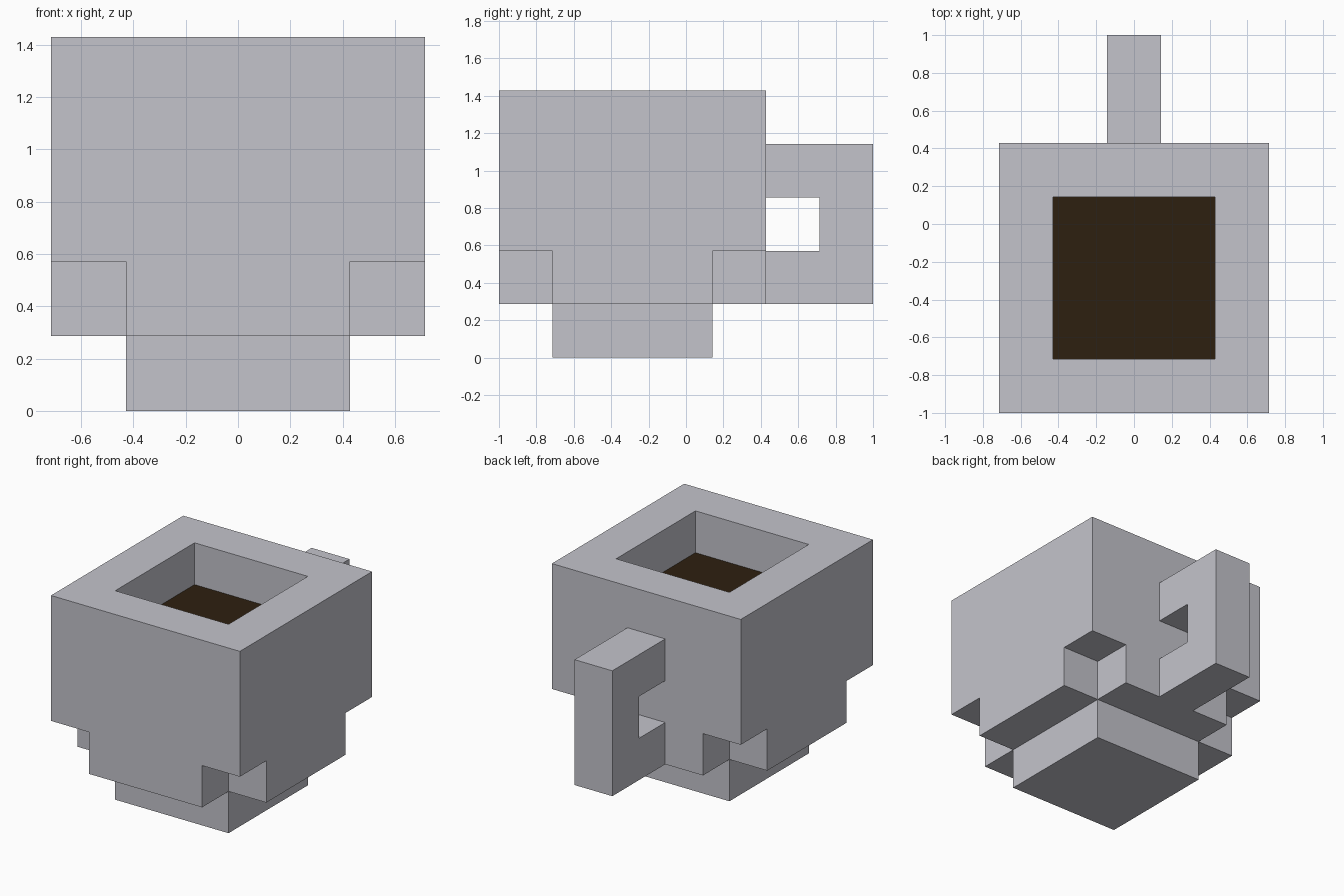
import bpy, bmesh, math
from mathutils import Vector

if "Cube" in bpy.data.objects:
    bpy.data.objects.remove(bpy.data.objects["Cube"])

U = 2 / 7  # block size: the cup is built on a regular block grid


def material(name, rgb):
    m = bpy.data.materials.new(name)
    m.diffuse_color = (*rgb, 1)
    m.use_nodes = True
    m.node_tree.nodes["Principled BSDF"].inputs["Base Color"].default_value = m.diffuse_color
    return m


def block(xs, ys, zs):
    return {(x, y, z) for x in xs for y in ys for z in zs}


def build(name, cells, solid, mat):
    """Skin the cells of one part, leaving out faces hidden by neighbours."""
    bm = bmesh.new()
    verts = {}

    def vert(p):
        key = tuple(round(2 * c) for c in p)
        if key not in verts:
            verts[key] = bm.verts.new((p.x * U, p.y * U - 1 + U / 2, p.z * U + U / 2))
        return verts[key]

    for cell in sorted(cells):
        for axis in range(3):
            for sign in (-1, 1):
                n = Vector((0, 0, 0))
                n[axis] = sign
                centre = Vector(cell)
                if tuple(round(c) for c in centre + n) in solid:
                    continue
                a = Vector((0, 0, 0))
                a[(axis + 1) % 3] = 0.5
                b = n.cross(a)
                mid = centre + n / 2
                bm.faces.new([vert(mid + s * a + t * b)
                              for s, t in ((-1, -1), (1, -1), (1, 1), (-1, 1))])
    # Merge the coplanar squares into large flat faces
    bmesh.ops.dissolve_limit(bm, angle_limit=math.radians(1),
                             verts=bm.verts[:], edges=bm.edges[:])
    mesh = bpy.data.meshes.new(name)
    bm.to_mesh(mesh)
    bm.free()
    mesh.materials.append(mat)
    bpy.context.collection.objects.link(bpy.data.objects.new(name, mesh))


wide, inner = range(-2, 3), range(-1, 2)
deep, inner_deep = range(5), range(1, 4)

# Coffee fills the opening up to one block below the rim
coffee = block(inner, inner_deep, [3])
# Cup: small foot, lower course without corners, full walls with an opening
cup = block(inner, inner_deep, [0])
cup |= block(wide, inner_deep, [1]) | block(inner, deep, [1])
cup |= block(wide, deep, [2, 3, 4]) - block(inner, inner_deep, [3, 4])
# Handle: three-block loop with a one-block finger hole
handle = block([0], [5, 6], [1, 2, 3]) - {(0, 5, 2)}

solid = cup | coffee | handle
grey = material("light grey ceramic", (0.55, 0.55, 0.60))
brown = material("dark coffee brown", (0.027, 0.0145, 0.005))

build("cup_body", cup, solid, grey)
build("cup_handle", handle, solid, grey)
build("coffee_surface", coffee, solid, brown)
